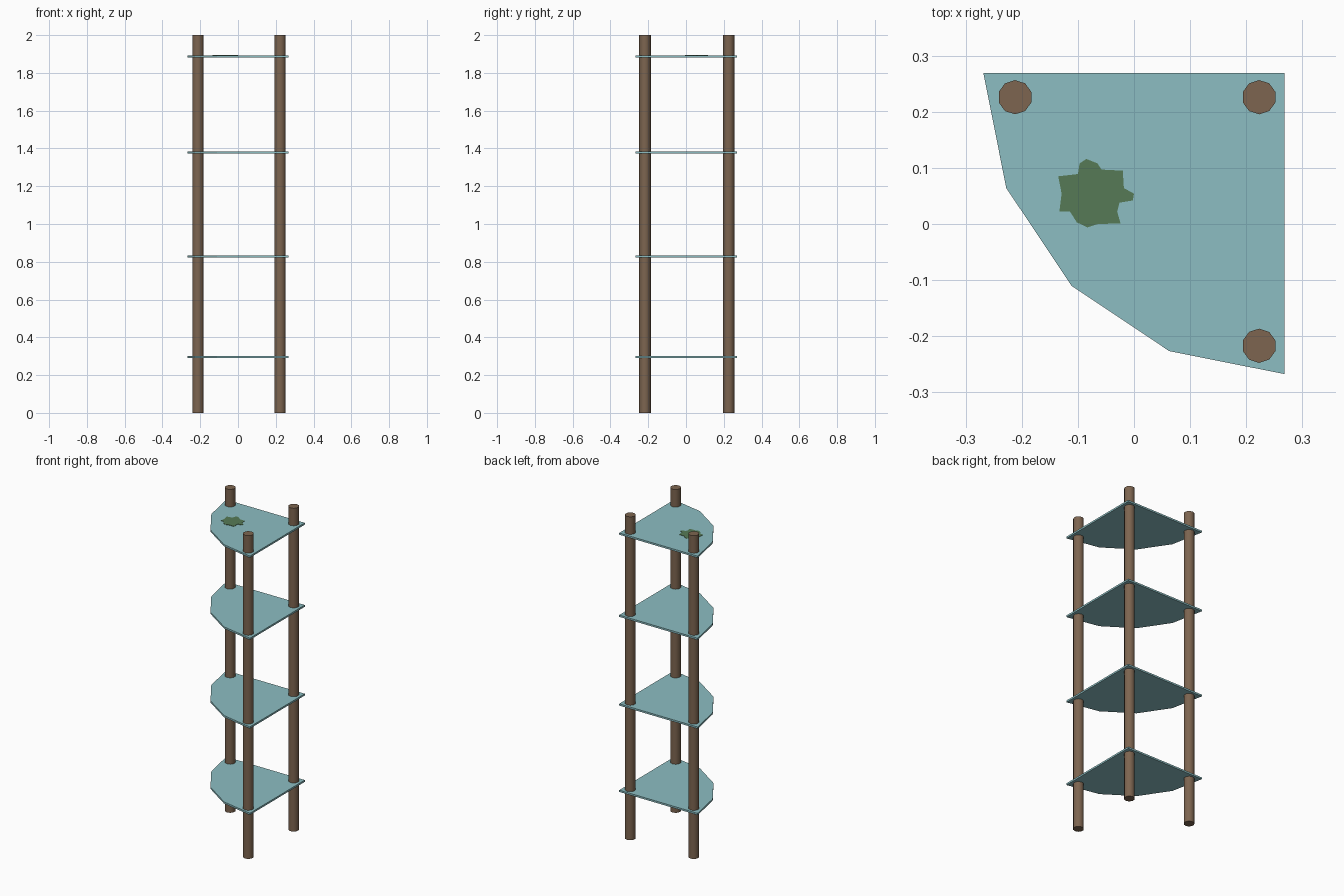
import bpy, bmesh, math

if "Cube" in bpy.data.objects:
    bpy.data.objects.remove(bpy.data.objects["Cube"])


def material(name, rgb):
    m = bpy.data.materials.new(name)
    m.diffuse_color = (*rgb, 1.0)
    m.use_nodes = True
    m.node_tree.nodes["Principled BSDF"].inputs["Base Color"].default_value = m.diffuse_color
    return m


GLASS = material("pale_teal", (0.262, 0.515, 0.54))
WOOD = material("brown_wood", (0.205, 0.130, 0.080))
GREEN = material("leaf_green", (0.093, 0.195, 0.093))


def slab(name, outline, z0, z1, mat, smooth=False):
    """Extrude a closed outline from z0 to z1."""
    bm = bmesh.new()
    face = bm.faces.new([bm.verts.new((x, y, z0)) for x, y in outline])
    ext = bmesh.ops.extrude_face_region(bm, geom=[face])
    top = [v for v in ext["geom"] if isinstance(v, bmesh.types.BMVert)]
    bmesh.ops.translate(bm, verts=top, vec=(0, 0, z1 - z0))
    bmesh.ops.recalc_face_normals(bm, faces=bm.faces[:])
    if smooth:
        for f in bm.faces:
            f.smooth = len(f.verts) == 4
        for e in bm.edges:
            e.smooth = all(len(f.verts) == 4 for f in e.link_faces)
    me = bpy.data.meshes.new(name)
    bm.to_mesh(me)
    bm.free()
    me.materials.append(mat)
    ob = bpy.data.objects.new(name, me)
    bpy.context.collection.objects.link(ob)
    return ob


# Quarter-round shelves, centred on the back right corner
CX, CY, R = 0.2685, 0.2695, 0.537
quarter = [(CX, CY)] + [
    (CX + R * math.cos(math.pi + i * math.pi / 8),
     CY + R * math.sin(math.pi + i * math.pi / 8)) for i in range(5)]
for i, z in enumerate((0.295, 0.829, 1.378, 1.886)):
    slab(f"shelf_{i + 1}", quarter, z - 0.0055, z + 0.0055, GLASS)

# Round posts through the shelf corners
for name, x, y in (("left_post", -0.212, 0.226),
                   ("corner_post", 0.223, 0.226),
                   ("front_post", 0.223, -0.217)):
    ring = [(x + 0.0305 * math.cos(math.pi / 2 + k * math.tau / 10),
             y + 0.0305 * math.sin(math.pi / 2 + k * math.tau / 10))
            for k in range(10)]
    slab(name, ring, 0.0, 2.0, WOOD, smooth=True)

# Leafy patch lying on the top shelf
patch = [(-.135, .085), (-.100, .089), (-.097, .108), (-.085, .116),
         (-.065, .108), (-.058, .097), (-.020, .095), (-.018, .064),
         (0, .054), (-.002, .042), (-.026, .038), (-.030, .022),
         (-.024, .001), (-.064, 0), (-.083, -.006), (-.102, .003),
         (-.114, .022), (-.133, .022), (-.129, .054)]
slab("leaf_patch", patch, 1.890, 1.8935, GREEN)
